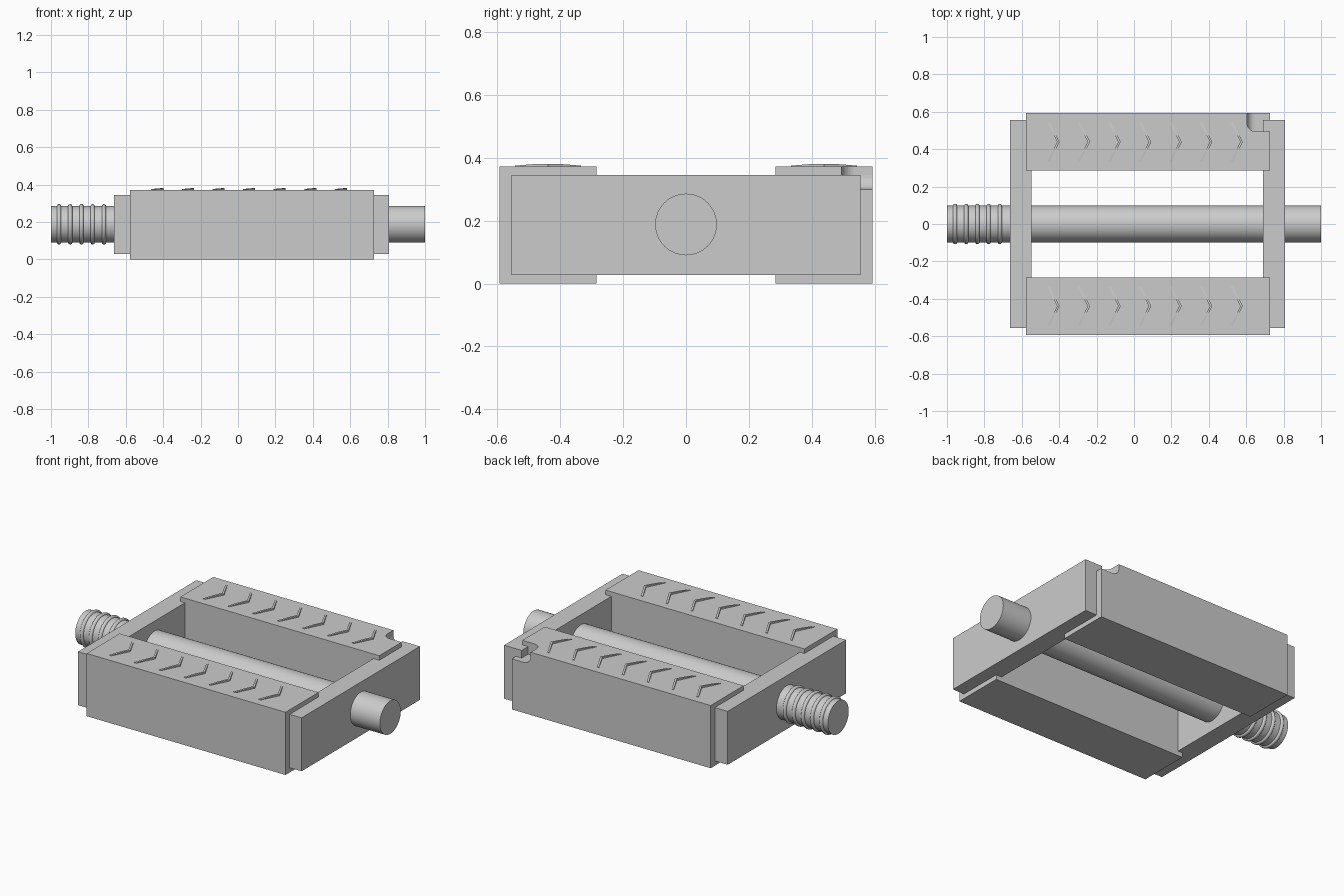
import bpy, bmesh, math
from mathutils import Vector

if "Cube" in bpy.data.objects:
    bpy.data.objects.remove(bpy.data.objects["Cube"])

grey = bpy.data.materials.new("light_grey")
grey.diffuse_color = (0.6, 0.6, 0.6, 1)
grey.use_nodes = True
grey.node_tree.nodes["Principled BSDF"].inputs["Base Color"].default_value = grey.diffuse_color


def finish(name, bm):
    bmesh.ops.recalc_face_normals(bm, faces=bm.faces[:])
    me = bpy.data.meshes.new(name)
    bm.to_mesh(me)
    bm.free()
    me.materials.append(grey)
    ob = bpy.data.objects.new(name, me)
    bpy.context.collection.objects.link(ob)
    return ob


def box_bm(lo, hi):
    bm = bmesh.new()
    bmesh.ops.create_cube(bm, size=1)
    for v in bm.verts:
        v.co = Vector([lo[i] if v.co[i] < 0 else hi[i] for i in range(3)])
    return bm


def box(name, lo, hi):
    return finish(name, box_bm(lo, hi))


def smooth(ob):
    bpy.ops.object.select_all(action='DESELECT')
    ob.select_set(True)
    bpy.context.view_layer.objects.active = ob
    bpy.ops.object.shade_smooth_by_angle(angle=math.radians(35))


# End plates
box("inner_end_plate", (-0.662, -0.555, 0.028), (-0.548, 0.555, 0.345))
box("outer_end_plate", (0.69, -0.555, 0.028), (0.806, 0.555, 0.345))

# Foot blocks
box("front_foot_block", (-0.578, -0.594, 0), (0.728, -0.285, 0.372))
back = box("back_foot_block", (-0.578, 0.285, 0), (0.728, 0.594, 0.372))

# Rounded corner notch in the back block
bm = box_bm((0.604, 0.495, 0.30), (0.85, 0.75, 0.5))
edges = []
for e in bm.edges:
    m = (e.verts[0].co + e.verts[1].co) / 2
    vertical = m.x < 0.61 and m.y < 0.5
    bottom = m.x < 0.61 and m.z < 0.31
    if vertical or bottom:
        edges.append(e)
bmesh.ops.bevel(bm, geom=edges, offset=0.045, segments=8, profile=0.5,
                affect='EDGES', clamp_overlap=True)
cutter = finish("notch_cutter", bm)
cutter.hide_render = True
cutter.hide_viewport = True
cut = back.modifiers.new("notch", 'BOOLEAN')
cut.operation = 'DIFFERENCE'
cut.solver = 'EXACT'
cut.object = cutter
smooth(back)

# Raised chevron grips, highest at the tip
for side, cy in (("front", -0.439), ("back", 0.439)):
    bm = bmesh.new()
    for i in range(7):
        tip = -0.398 + 0.1633 * i
        rows = []
        for t in (-1, -0.5, 0, 0.5, 1):
            x, y = tip - 0.053 * abs(t), cy + 0.105 * t
            top = 0.381 - 0.006 * t * t
            rows.append([bm.verts.new(p) for p in
                         ((x - 0.013, y, 0.365), (x, y, 0.365),
                          (x, y, top), (x - 0.013, y, top))])
        for a, b in zip(rows, rows[1:]):
            for k in range(4):
                n = (k + 1) % 4
                bm.faces.new((a[k], a[n], b[n], b[k]))
        bm.faces.new(rows[0])
        bm.faces.new(rows[-1])
    finish(side + "_chevron_grips", bm)

# Axle with rounded thread ridges, turned around the x axis
R, ZC, N = 0.098, 0.188, 64
profile = [(-1.0, R)]
for c in (-0.957, -0.897, -0.837, -0.777, -0.717):
    for k in range(9):
        a = math.pi * k / 8
        profile.append((c - 0.011 * math.cos(a), R + 0.010 * math.sin(a)))
profile.append((1.0, R))
bm = bmesh.new()
rings = [[bm.verts.new((x, r * math.cos(2 * math.pi * j / N),
                        ZC + r * math.sin(2 * math.pi * j / N)))
          for j in range(N)] for x, r in profile]
for a, b in zip(rings, rings[1:]):
    for j in range(N):
        n = (j + 1) % N
        bm.faces.new((a[j], a[n], b[n], b[j]))
bm.faces.new(rings[0])
bm.faces.new(rings[-1])
smooth(finish("threaded_axle", bm))
